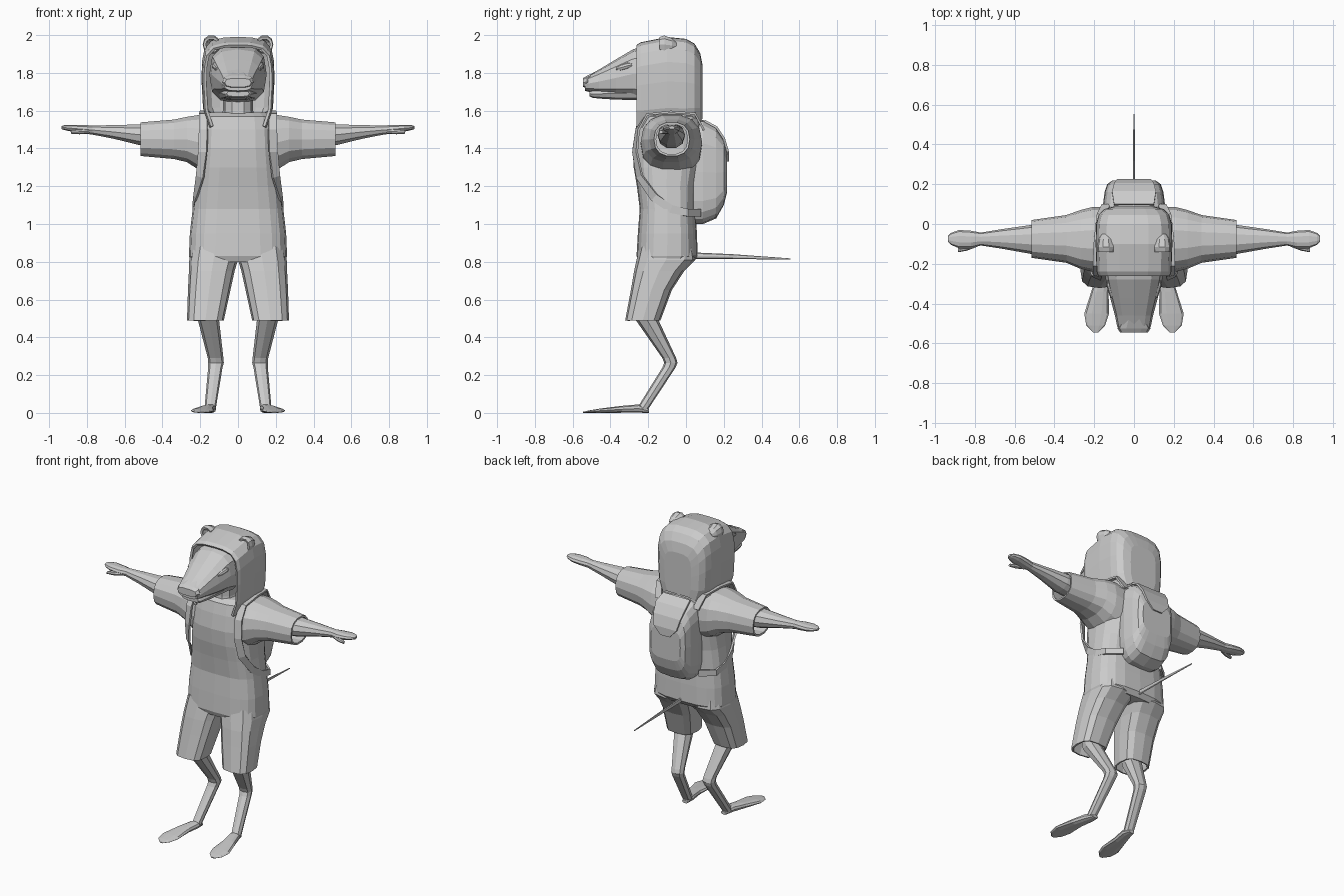
import bpy, bmesh
from math import cos, sin, pi, copysign
from mathutils import Vector


def finish(name, verts, faces, mirror=False, thick=0):
    me = bpy.data.meshes.new(name)
    me.from_pydata(verts, [], faces)
    bm = bmesh.new()
    bm.from_mesh(me)
    bmesh.ops.recalc_face_normals(bm, faces=bm.faces)
    bm.to_mesh(me)
    bm.free()
    ob = bpy.data.objects.new(name, me)
    bpy.context.collection.objects.link(ob)
    if thick:
        s = ob.modifiers.new("thickness", 'SOLIDIFY')
        s.thickness, s.offset = thick, -1
    if mirror:
        ob.modifiers.new("mirror", 'MIRROR').use_mirror_merge = False
    return ob


def bridge(rows, closed):
    """Quads between equal rows of points."""
    n = len(rows[0])
    return [(r * n + i, r * n + (i + 1) % n, (r + 1) * n + (i + 1) % n, (r + 1) * n + i)
            for r in range(len(rows) - 1) for i in range(n if closed else n - 1)]


def loft(name, axis, rings, n=12, e=2.5, mirror=False, caps=(True, True), thick=0):
    """Superellipse rings (t, u0, u1, v0, v1) stacked along an axis."""
    rows = []
    for t, u0, u1, v0, v1 in rings:
        row = []
        for i in range(n):
            c, s = cos(2 * pi * i / n), sin(2 * pi * i / n)
            u = (u0 + u1) / 2 + (u1 - u0) / 2 * copysign(abs(c) ** (2 / e), c)
            v = (v0 + v1) / 2 + (v1 - v0) / 2 * copysign(abs(s) ** (2 / e), s)
            row.append({'x': (t, u, v), 'y': (u, t, v), 'z': (u, v, t)}[axis])
        rows.append(row)
    faces = bridge(rows, True)
    if caps[0]:
        faces.append(tuple(range(n)))
    if caps[1]:
        faces.append(tuple(range(n * (len(rows) - 1), n * len(rows))))
    return finish(name, sum(rows, []), faces, mirror, thick)


def ribbon(name, points, mirror=False, thick=0.012):
    """Strip through (centre, half-width vector) pairs."""
    rows = [[Vector(c) - Vector(w), Vector(c) + Vector(w)] for c, w in points]
    return finish(name, sum(rows, []), bridge(rows, False), mirror, thick)


# Shirt body
loft("shirt", 'z', [
    (0.80, -.25, .25, -.25, .04), (0.83, -.26, .26, -.262, .062),
    (0.95, -.255, .255, -.255, .058), (1.08, -.24, .24, -.245, .05),
    (1.20, -.225, .225, -.26, .055), (1.30, -.215, .215, -.277, .075),
    (1.40, -.205, .205, -.283, .088), (1.50, -.20, .20, -.268, .088),
    (1.57, -.19, .19, -.25, .08), (1.59, -.16, .16, -.21, .06)], n=20, e=3)

# Open-ended sleeves
loft("sleeve", 'x', [
    (.13, -.24, .085, 1.25, 1.585), (.21, -.24, .085, 1.285, 1.58),
    (.27, -.225, .07, 1.325, 1.57), (.34, -.195, .045, 1.342, 1.555),
    (.515, -.17, .02, 1.358, 1.54)], n=14, e=2.4, mirror=True,
    caps=(False, False), thick=.012)

# Arms with mitten hands and thumbs
loft("arm", 'x', [
    (.40, -.15, -.005, 1.40, 1.535), (.52, -.15, -.005, 1.415, 1.53),
    (.66, -.125, -.025, 1.45, 1.525), (.77, -.108, -.043, 1.472, 1.523),
    (.82, -.122, -.034, 1.478, 1.525), (.88, -.122, -.03, 1.488, 1.526),
    (.92, -.105, -.045, 1.497, 1.524), (.935, -.09, -.06, 1.502, 1.518)],
    n=10, e=2.2, mirror=True)
loft("thumb", 'x', [
    (.79, -.115, -.08, 1.478, 1.505), (.84, -.134, -.10, 1.475, 1.502),
    (.885, -.142, -.122, 1.478, 1.496)], n=8, e=2, mirror=True)

# Shorts legs
loft("shorts_leg", 'z', [
    (.88, .0, .245, -.245, .04), (.81, .0, .258, -.262, .05),
    (.75, .018, .26, -.275, -.01), (.65, .04, .265, -.292, -.075),
    (.49, .075, .27, -.322, -.135)], n=12, e=3, mirror=True,
    caps=(True, False), thick=.012)

# Digitigrade lower legs
loft("leg", 'z', [
    (.62, .10, .225, -.28, -.15), (.49, .10, .212, -.265, -.145),
    (.29, .077, .16, -.125, -.052), (.265, .075, .158, -.115, -.045),
    (.24, .082, .158, -.125, -.055), (.02, .118, .178, -.262, -.20)],
    n=8, e=2.5, mirror=True)

# Feet
loft("foot", 'y', [
    (-.195, .125, .165, 0, .02), (-.25, .115, .185, 0, .046),
    (-.34, .128, .215, 0, .038), (-.45, .125, .25, 0, .024),
    (-.51, .145, .24, 0, .014), (-.545, .18, .205, 0, .006)],
    n=10, e=2.5, mirror=True)

# Tail
loft("tail", 'y', [
    (.03, -.008, .008, .815, .85), (.25, -.006, .006, .815, .84),
    (.552, -.003, .003, .811, .818)], n=8, e=2)

# Backpack with flap
loft("backpack", 'y', [
    (.04, -.15, .15, 1.0, 1.55), (.09, -.157, .157, 1.0, 1.55),
    (.16, -.148, .148, 1.03, 1.512), (.20, -.135, .135, 1.10, 1.45),
    (.218, -.11, .11, 1.17, 1.38)], n=20, e=4)
ribbon("backpack_flap", [
    ((0, .10, 1.552), (.10, 0, 0)), ((0, .165, 1.516), (.11, 0, 0)),
    ((0, .206, 1.455), (.10, 0, 0)), ((0, .227, 1.385), (.085, 0, 0)),
    ((0, .227, 1.33), (.035, 0, 0))])

# Shoulder straps
ribbon("strap", [
    ((.14, .10, 1.50), (.022, 0, 0)), ((.165, .05, 1.59), (.022, 0, 0)),
    ((.18, -.08, 1.60), (.022, 0, 0)), ((.185, -.21, 1.585), (.022, 0, 0)),
    ((.185, -.262, 1.50), (.022, .006, 0)), ((.19, -.275, 1.38), (.022, .01, 0)),
    ((.205, -.25, 1.25), (.018, .014, .006)), ((.232, -.17, 1.14), (.004, .014, .016)),
    ((.242, -.08, 1.08), (0, .008, .02)), ((.235, .01, 1.06), (0, 0, .02)),
    ((.15, .08, 1.06), (0, 0, .02))], mirror=True)

# Hood: arches swept from the face opening to the back of the head
arch = [(.80, 0), (.96, .2), (1, .5), (.99, .72), (.92, .87), (.72, .96), (.38, .995)]
rows = []
for y, w, low, top in [(-.262, .18, 1.515, 1.948), (-.24, .188, 1.51, 1.962),
                       (-.10, .193, 1.52, 1.99), (.0, .19, 1.52, 1.98),
                       (.045, .178, 1.53, 1.955), (.075, .15, 1.54, 1.905),
                       (.088, .10, 1.56, 1.84)]:
    half = [(w * a, y, low + (top - low) * b) for a, b in arch]
    rows.append(half + [(0, y, top)] + [(-x, q, z) for x, q, z in reversed(half)])
m = len(rows[0])
finish("hood", sum(rows, []),
       bridge(rows, False) + [tuple(range(m * (len(rows) - 1), m * len(rows)))], thick=.015)

# Ear cups, open to the front
loft("ear", 'y', [
    (-.14, .098, .184, 1.908, 1.992), (-.115, .095, .187, 1.90, 2.0),
    (-.075, .105, .178, 1.905, 1.985), (-.05, .125, .16, 1.92, 1.96)],
    n=10, e=2.2, mirror=True, caps=(False, True), thick=.014)

# Neck, head with muzzle, jaw, nose, eyes
loft("neck", 'z', [(1.52, -.10, .10, -.23, -.02), (1.60, -.08, .08, -.22, -.04),
                   (1.70, -.08, .08, -.22, -.04)], n=10)
loft("head", 'y', [
    (-.06, -.13, .13, 1.64, 1.93), (-.20, -.152, .152, 1.64, 1.945),
    (-.28, -.142, .142, 1.665, 1.925), (-.37, -.12, .12, 1.675, 1.872),
    (-.46, -.096, .096, 1.69, 1.818), (-.515, -.085, .085, 1.70, 1.788),
    (-.535, -.075, .075, 1.705, 1.77)], n=12, e=2.8)
loft("jaw", 'y', [
    (-.20, -.11, .11, 1.652, 1.74), (-.30, -.10, .10, 1.655, 1.73),
    (-.42, -.085, .085, 1.66, 1.72), (-.495, -.072, .072, 1.667, 1.71),
    (-.51, -.06, .06, 1.675, 1.705)], n=10, e=3)
loft("nose", 'y', [
    (-.48, -.06, .06, 1.72, 1.806), (-.525, -.083, .083, 1.718, 1.786),
    (-.546, -.07, .07, 1.725, 1.772)], n=10, e=3)
loft("eye", 'y', [
    (-.37, .10, .118, 1.815, 1.83), (-.345, .095, .128, 1.81, 1.845),
    (-.31, .105, .138, 1.82, 1.855), (-.285, .12, .135, 1.835, 1.85)],
    n=8, e=2, mirror=True)
